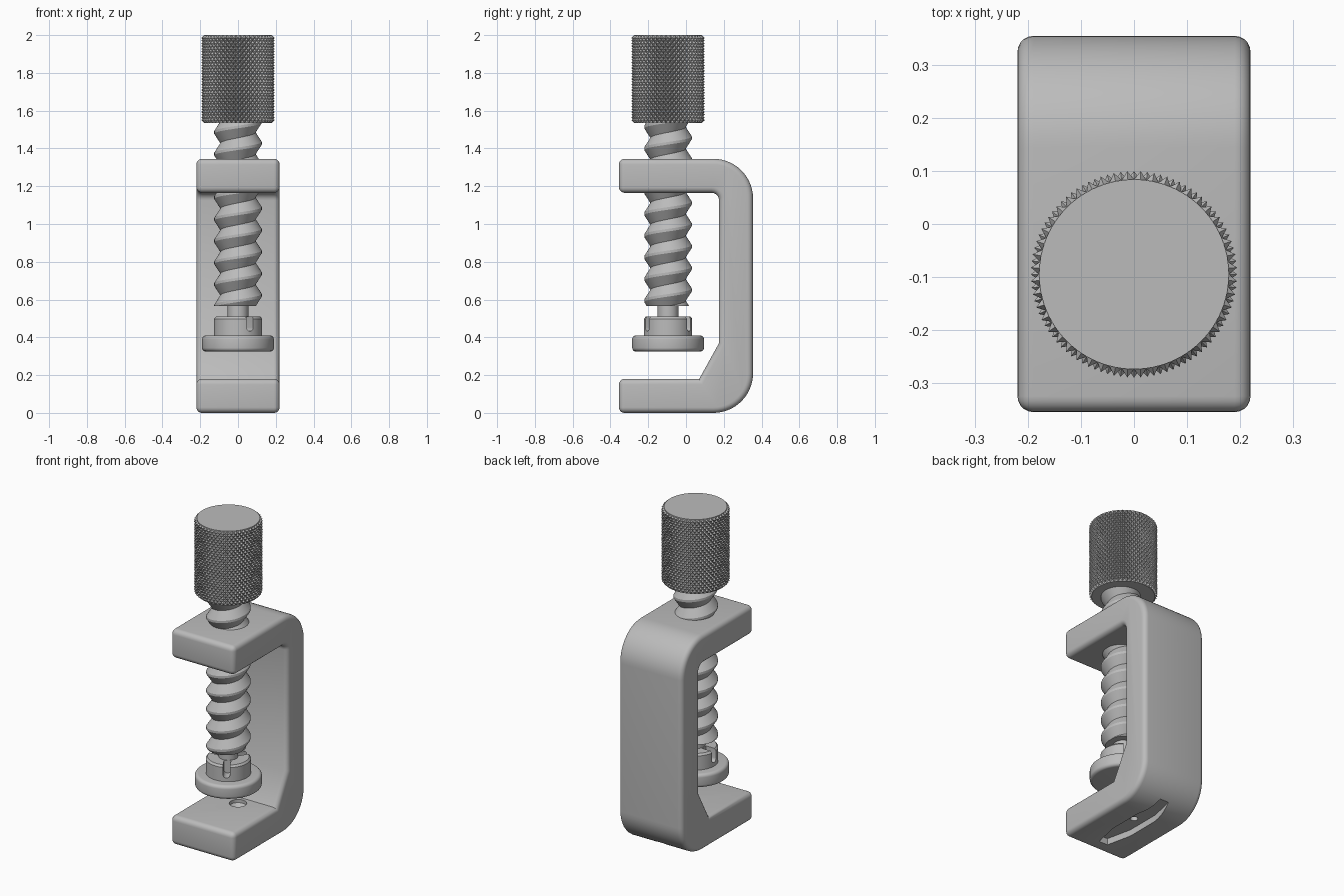
import bpy, bmesh, math
from mathutils import Vector

if "Cube" in bpy.data.objects:
    bpy.data.objects.remove(bpy.data.objects["Cube"])

AXIS_Y = -0.095          # screw axis
grey = bpy.data.materials.new("grey_metal")
grey.diffuse_color = (0.5, 0.5, 0.5, 1)
grey.use_nodes = True
grey.node_tree.nodes["Principled BSDF"].inputs["Base Color"].default_value = grey.diffuse_color


def make(name, bm, smooth=35):
    bmesh.ops.recalc_face_normals(bm, faces=bm.faces[:])
    me = bpy.data.meshes.new(name)
    bm.to_mesh(me)
    bm.free()
    ob = bpy.data.objects.new(name, me)
    bpy.context.collection.objects.link(ob)
    me.materials.append(grey)
    if smooth:
        smooth_angle(ob, smooth)
    return ob


def smooth_angle(ob, deg):
    bpy.ops.object.select_all(action='DESELECT')
    ob.select_set(True)
    bpy.context.view_layer.objects.active = ob
    bpy.ops.object.shade_smooth_by_angle(angle=math.radians(deg))


def prism(points, offset):
    """Closed polygon of 3D points pushed along offset."""
    bm = bmesh.new()
    face = bm.faces.new([bm.verts.new(p) for p in points])
    ext = bmesh.ops.extrude_face_region(bm, geom=[face])
    bmesh.ops.translate(bm, vec=offset,
                        verts=[v for v in ext["geom"] if isinstance(v, bmesh.types.BMVert)])
    return bm


def lathe(profile, x=0, y=AXIS_Y, n=64):
    """Solid of revolution from (r, z) points, closed at both ends."""
    bm = bmesh.new()
    rings = [[bm.verts.new((x + r * math.cos(2 * math.pi * i / n),
                            y + r * math.sin(2 * math.pi * i / n), z))
              for i in range(n)] for r, z in profile]
    for a, b in zip(rings, rings[1:]):
        for i in range(n):
            j = (i + 1) % n
            bm.faces.new((a[i], a[j], b[j], b[i]))
    bm.faces.new(rings[0])
    bm.faces.new(rings[-1])
    return bm


def arc(cy, cz, r, a0, a1, n=14):
    return [(cy + r * math.cos(math.radians(a0 + (a1 - a0) * i / n)),
             cz + r * math.sin(math.radians(a0 + (a1 - a0) * i / n))) for i in range(n + 1)]


def cut(ob, cutters):
    for c in cutters:
        c.hide_render = True
        m = ob.modifiers.new("cut", 'BOOLEAN')
        m.operation, m.solver, m.object = 'DIFFERENCE', 'EXACT', c


def bake(ob, cutters=(), deg=35):
    dg = bpy.context.evaluated_depsgraph_get()
    me = bpy.data.meshes.new_from_object(ob.evaluated_get(dg))
    ob.modifiers.clear()
    ob.data = me
    for c in cutters:
        bpy.data.objects.remove(c)
    smooth_angle(ob, deg)


# C-shaped frame, with a sloped gusset at the lower inside corner
outline = [(-0.355, 0.0)] + arc(0.145, 0.21, 0.21, -90, 0) + arc(0.145, 1.135, 0.21, 0, 90)
outline += [(-0.355, 1.345), (-0.355, 1.165)]
outline += arc(0.135, 1.125, 0.04, 90, 0, 6) + [(0.175, 0.37), (0.07, 0.18), (-0.355, 0.18)]
frame = make("frame", prism([(-0.22, y, z) for y, z in outline], (0.44, 0, 0)), 0)
bev = frame.modifiers.new("round", 'BEVEL')
bev.width, bev.segments = 0.03, 5
bev.limit_method, bev.angle_limit = 'ANGLE', math.radians(62)
bev.use_clamp_overlap = False

# Tapered recess under the foot, with a countersunk hole through it
half = [(0.03, -0.27), (0.065, -0.11), (0.065, 0.11), (0.03, 0.27)]
recess = [(x, y, -0.05) for x, y in half] + [(-x, y, -0.05) for x, y in reversed(half)]
cutters = [make("recess_cutter", prism(recess, (0, 0, 0.09)), 0),
           make("hole_cutter", lathe([(0.022, 0.02), (0.022, 0.13), (0.05, 0.16), (0.05, 0.25)],
                                     y=0.0, n=32), 0)]
cut(frame, cutters)
bake(frame, cutters)

# Threaded rod: helical strips trimmed flat at both ends
PITCH, STEPS, Z0, Z1 = 0.115, 48, 0.565, 1.545
ROOT, CREST = 0.093, 0.126
bm = bmesh.new()
rows = []
for i in range(STEPS * 12 + 1):
    a = 2 * math.pi * i / STEPS
    z = Z0 - 2 * PITCH + PITCH * i / STEPS
    rows.append([bm.verts.new((r * math.cos(a), AXIS_Y + r * math.sin(a), z + dz * PITCH))
                 for r, dz in ((ROOT, 0), (CREST, 0.44), (CREST, 0.56))])
for i in range(len(rows) - 1):
    a, b = rows[i], rows[i + 1]
    bm.faces.new((a[0], b[0], b[1], a[1]))
    bm.faces.new((a[1], b[1], b[2], a[2]))
    if i + STEPS + 1 < len(rows):
        bm.faces.new((a[2], b[2], rows[i + STEPS + 1][0], rows[i + STEPS][0]))
for z, up in ((Z0, -1), (Z1, 1)):
    res = bmesh.ops.bisect_plane(bm, geom=bm.verts[:] + bm.edges[:] + bm.faces[:], dist=1e-5,
                                 plane_co=(0, 0, z), plane_no=(0, 0, up), clear_outer=True)
    rim = [e for e in res["geom_cut"] if isinstance(e, bmesh.types.BMEdge) and e.is_boundary]
    bmesh.ops.contextual_create(bm, geom=rim)
make("threaded_rod", bm, 30)

# Knurled knob: lattice of small pyramids
COLS, ROWS, K0, K1 = 96, 32, 1.535, 2.0
bm = bmesh.new()
grid = []
for j in range(ROWS + 1):
    ring = []
    for i in range(COLS):
        peak = (i + j) % 2 == 0 and 0 < j < ROWS
        r = 0.195 if peak else 0.179
        a = 2 * math.pi * i / COLS
        ring.append(bm.verts.new((r * math.cos(a), AXIS_Y + r * math.sin(a),
                                  K0 + (K1 - K0) * j / ROWS)))
    grid.append(ring)
for j in range(ROWS):
    for i in range(COLS):
        k = (i + 1) % COLS
        a, b, c, d = grid[j][i], grid[j][k], grid[j + 1][k], grid[j + 1][i]
        if (i + j) % 2 == 0:
            bm.faces.new((a, b, d))
            bm.faces.new((b, c, d))
        else:
            bm.faces.new((a, b, c))
            bm.faces.new((a, c, d))
bm.faces.new(grid[0])
bm.faces.new(grid[-1])
make("knurled_knob", bm, 0)

# Neck between rod and pad
make("neck", lathe([(0.055, 0.43), (0.055, 0.575)], n=40))

# Pressure pad disc with rounded rims
R = 0.19
pad = arc(R - 0.02, 0.345, 0.02, -90, 0, 5) + arc(R - 0.02, 0.39, 0.02, 0, 90, 5)
make("pressure_pad", lathe(pad))

# Collar with three round-bottomed slots
collar = make("collar", lathe([(0.128, 0.40), (0.128, 0.498), (0.118, 0.51)]), 0)
cutters = []
for k in range(3):
    ang = math.radians(-60 + 120 * k)
    out, side = Vector((math.cos(ang), math.sin(ang), 0)), Vector((-math.sin(ang), math.cos(ang), 0))
    shape = arc(0, 0.452, 0.02, 180, 360, 8) + [(0.02, 0.56), (-0.02, 0.56)]
    start = Vector((0, AXIS_Y, 0)) + out * 0.058
    pts = [start + side * s + Vector((0, 0, z)) for s, z in shape]
    cutters.append(make("slot_cutter", prism(pts, out * 0.12), 0))
cut(collar, cutters)
bake(collar, cutters)
